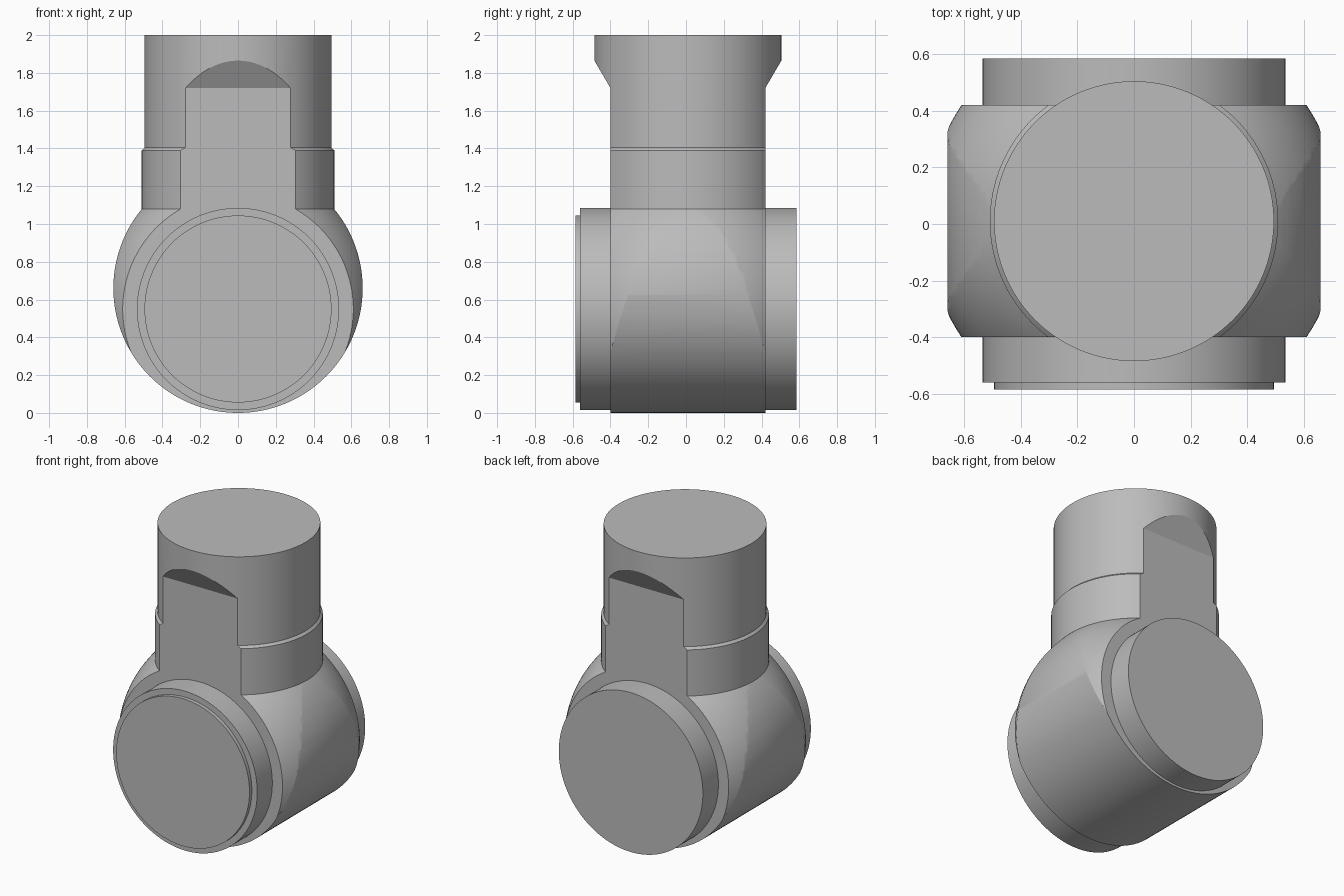
import bpy, bmesh, math
from mathutils import Matrix

cube = bpy.data.objects.get("Cube")
if cube:
    bpy.data.objects.remove(cube, do_unlink=True)

SEG = 128
MID = 0.01            # depth of the vertical axis
FLAT = 0.41           # half depth between the two flats
NECK_Z = 1.08         # where the neck meets the barrel

grey = bpy.data.materials.new("plain_grey")
grey.use_nodes = True
colour = (0.5, 0.5, 0.5, 1)
grey.diffuse_color = colour
grey.node_tree.nodes["Principled BSDF"].inputs["Base Color"].default_value = colour


def finish(name, bm):
    bmesh.ops.recalc_face_normals(bm, faces=bm.faces)
    mesh = bpy.data.meshes.new(name)
    bm.to_mesh(mesh)
    bm.free()
    mesh.materials.append(grey)
    obj = bpy.data.objects.new(name, mesh)
    bpy.context.collection.objects.link(obj)
    return obj


def drum(name, radius, z, y0, y1):
    """Cylinder lying along y."""
    bm = bmesh.new()
    place = Matrix.Translation((0, (y0 + y1) / 2, z)) @ Matrix.Rotation(math.pi / 2, 4, "X")
    bmesh.ops.create_cone(bm, cap_ends=True, segments=SEG, radius1=radius,
                          radius2=radius, depth=y1 - y0, matrix=place)
    return finish(name, bm)


def turned(name, profile):
    """Solid of rings (radius, z) around the vertical axis."""
    bm = bmesh.new()
    rings = []
    for r, z in profile:
        angles = [math.tau * i / SEG for i in range(SEG)]
        rings.append([bm.verts.new((r * math.cos(a), MID + r * math.sin(a), z)) for a in angles])
    for low, high in zip(rings, rings[1:]):
        for i in range(SEG):
            j = (i + 1) % SEG
            bm.faces.new((low[i], low[j], high[j], high[i]))
    bm.faces.new(rings[0])
    bm.faces.new(rings[-1])
    return finish(name, bm)


def side_profile(name, points):
    """Side outline (y, z) extruded across x."""
    bm = bmesh.new()
    face = bm.faces.new([bm.verts.new((-1, y, z)) for y, z in points])
    out = bmesh.ops.extrude_face_region(bm, geom=[face])
    moved = [g for g in out["geom"] if isinstance(g, bmesh.types.BMVert)]
    bmesh.ops.translate(bm, verts=moved, vec=(2, 0, 0))
    return finish(name, bm)


def keep_common(obj, other):
    """Keep only the volume both solids share."""
    mod = obj.modifiers.new("common", "BOOLEAN")
    mod.operation = "INTERSECT"
    mod.solver = "EXACT"
    mod.object = other
    bpy.context.view_layer.objects.active = obj
    bpy.ops.object.modifier_apply(modifier=mod.name)
    bpy.data.objects.remove(other, do_unlink=True)


# Barrel: lying cylinder trimmed by a ball that is cut off at the neck
barrel = drum("barrel", 0.66, 0.66, MID - FLAT, MID + FLAT)
ball_r, ball_z, low = 0.7355, 0.55, -0.1
start = math.asin((low - ball_z) / ball_r)
end = math.asin((NECK_Z - ball_z) / ball_r)
steps = 48
arc = [start + (end - start) * i / steps for i in range(steps + 1)]
keep_common(barrel, turned("ball_trim", [(ball_r * math.cos(a), ball_z + ball_r * math.sin(a))
                                         for a in arc]))

# Neck: stepped round post with two flats that slope out under the head
neck = turned("neck", [(0.51, NECK_Z), (0.51, 1.39), (0.495, 1.405), (0.495, 2.0)])
half = [(FLAT, 0.9), (FLAT, 1.72), (0.495, 1.865), (0.6, 2.044), (0.6, 2.2)]
outline = [(MID + y, z) for y, z in half] + [(MID - y, z) for y, z in reversed(half)]
keep_common(neck, side_profile("flat_trim", outline))

# Hubs through the barrel, with a thin raised cap on the front
hub = drum("hub", 0.535, 0.55, -0.56, 0.585)
cap = drum("front_cap", 0.495, 0.55, -0.585, -0.55)

# Smooth curves, crisp edges
for obj in (barrel, neck, hub, cap):
    bpy.ops.object.select_all(action="DESELECT")
    obj.select_set(True)
    bpy.context.view_layer.objects.active = obj
    bpy.ops.object.shade_smooth_by_angle(angle=math.radians(28))
